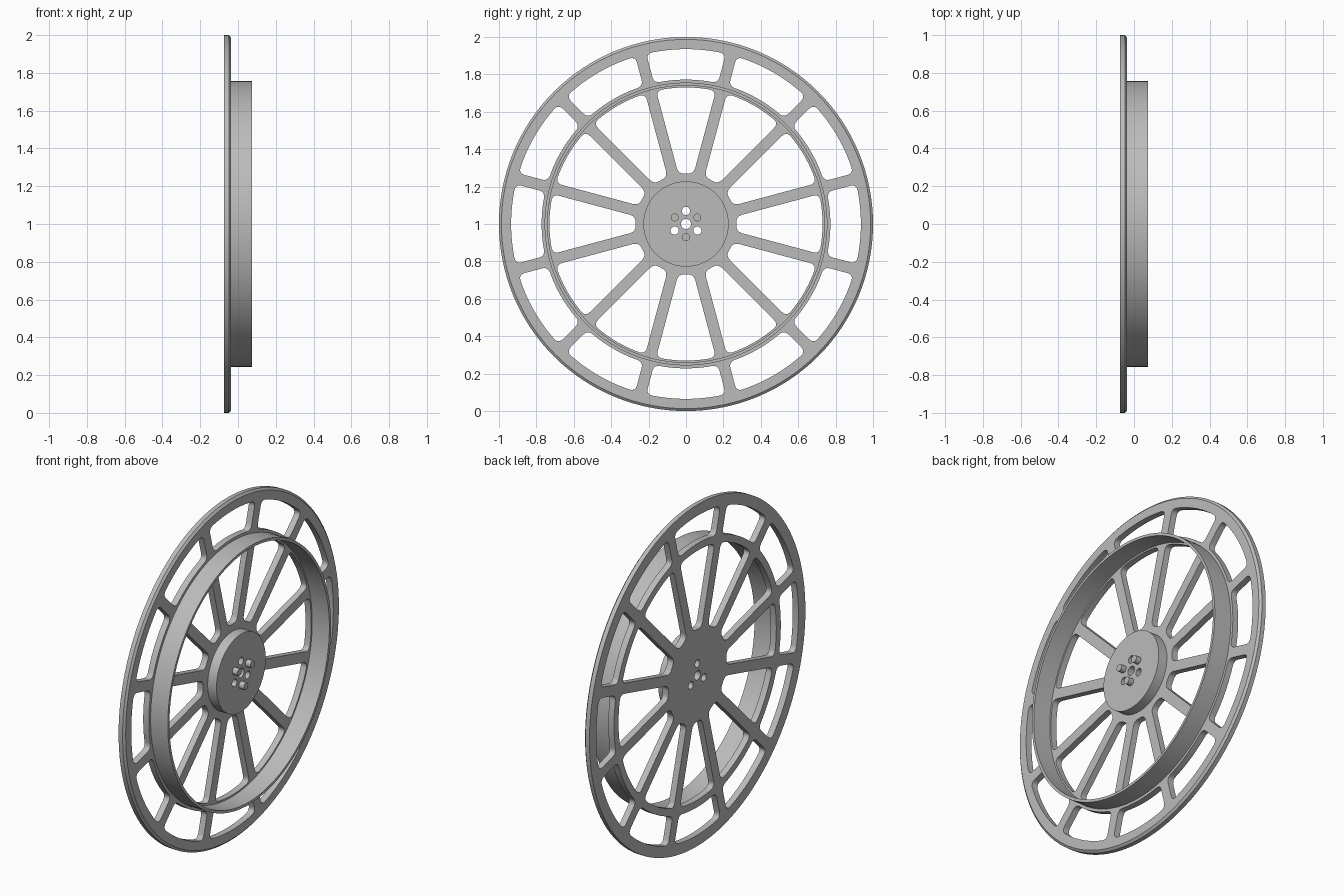
import bpy, bmesh
from math import sin, cos, asin, pi, radians
from mathutils import Matrix, Vector

cube = bpy.data.objects.get("Cube")
if cube:
    bpy.data.objects.remove(cube)

grey = bpy.data.materials.new("light_grey")
grey.use_nodes = True
grey.diffuse_color = (0.5, 0.5, 0.5, 1)
grey.node_tree.nodes["Principled BSDF"].inputs["Base Color"].default_value = (0.5, 0.5, 0.5, 1)

# Local XY becomes the wheel plane (world YZ), local Z becomes the axle (world X)
STAND = Matrix(((0, 0, 1, 0), (1, 0, 0, 0), (0, 1, 0, 1), (0, 0, 0, 1)))
BACK, FACE, BOSS, FRONT = -0.074, -0.037, 0.02, 0.074
SPOKES = 12
HALF_SPOKE = 0.03


def finish(name, mesh):
    mesh.transform(STAND)
    mesh.materials.clear()
    mesh.materials.append(grey)
    obj = bpy.data.objects.new(name, mesh)
    bpy.context.collection.objects.link(obj)
    bpy.ops.object.select_all(action='DESELECT')
    obj.select_set(True)
    bpy.context.view_layer.objects.active = obj
    bpy.ops.object.shade_smooth_by_angle(angle=radians(30))
    return obj


def polar(r, a):
    return Vector((r * cos(a), r * sin(a)))


def circle(r, n=128, centre=Vector((0, 0))):
    return [centre + polar(r, 2 * pi * i / n) for i in range(n)]


def window(r_in, r_out, fillet, turn):
    """Opening between two parallel-sided spokes, with rounded corners."""
    def side(r):
        return pi / SPOKES - asin(HALF_SPOKE / r)

    def corner(r, step):
        a = side(r)
        p0, p1 = polar(r + step, side(r + step)), polar(r, a)
        p2 = polar(r, a - fillet / r)
        return [p0 * (1 - t) ** 2 + p1 * 2 * t * (1 - t) + p2 * t * t
                for t in (i / 6 for i in range(7))]

    def arc(r):
        a = side(r) - fillet / r
        return [polar(r, a * (1 - i / 6)) for i in range(1, 7)]

    half = (corner(r_in, fillet) + arc(r_in))[::-1] + corner(r_out, -fillet) + arc(r_out)
    mirrored = [Vector((p.x, -p.y)) for p in half[-2:0:-1]]
    spin = Matrix.Rotation(turn, 2)
    return [spin @ p for p in half + mirrored]


def sheet(name, outlines, low, high):
    """Solid slab from an outer outline and the holes inside it."""
    curve = bpy.data.curves.new(name, 'CURVE')
    curve.dimensions = '2D'
    curve.fill_mode = 'BOTH'
    curve.extrude = (high - low) / 2
    for pts in outlines:
        spline = curve.splines.new('POLY')
        spline.points.add(len(pts) - 1)
        for point, p in zip(spline.points, pts):
            point.co = (p.x, p.y, 0, 1)
        spline.use_cyclic_u = True
    helper = bpy.data.objects.new(name + "_outline", curve)
    bpy.context.collection.objects.link(helper)
    graph = bpy.context.evaluated_depsgraph_get()
    mesh = bpy.data.meshes.new_from_object(helper.evaluated_get(graph))
    bpy.data.objects.remove(helper)
    mesh.transform(Matrix.Translation((0, 0, (low + high) / 2)))
    bm = bmesh.new()
    bm.from_mesh(mesh)
    bmesh.ops.remove_doubles(bm, verts=bm.verts, dist=1e-5)
    bmesh.ops.recalc_face_normals(bm, faces=bm.faces)
    bm.to_mesh(mesh)
    bm.free()
    return finish(name, mesh)


def lathe(name, profile, steps=128):
    """Revolve a closed (radius, axle) profile."""
    bm = bmesh.new()
    verts = [bm.verts.new((r, 0, h)) for r, h in profile]
    edges = [bm.edges.new((verts[i - 1], verts[i])) for i in range(len(verts))]
    bmesh.ops.spin(bm, geom=verts + edges, cent=(0, 0, 0), axis=(0, 0, 1),
                   angle=2 * pi, steps=steps)
    bmesh.ops.remove_doubles(bm, verts=bm.verts, dist=1e-5)
    bmesh.ops.recalc_face_normals(bm, faces=bm.faces)
    mesh = bpy.data.meshes.new(name)
    bm.to_mesh(mesh)
    bm.free()
    return finish(name, mesh)


# Axle hole and the three sockets around it
holes = [circle(0.027, 32)]
holes += [circle(0.022, 24, polar(0.07, radians(a))) for a in (90, 210, 330)]

# Spoked plate with two rows of windows
openings = []
for i in range(SPOKES):
    turn = 2 * pi * i / SPOKES
    openings.append(window(0.27, 0.73, 0.035, turn))
    openings.append(window(0.772, 0.935, 0.035, turn))
sheet("spoked_plate", [circle(0.95)] + openings + holes, BACK, FACE)

# Outer rim with a chamfered front edge
lathe("outer_rim", [(0.95, BACK), (1.0, BACK), (1.0, -0.048), (0.987, FACE), (0.95, FACE)])

# Raised drum wall
lathe("drum_wall", [(0.74, FACE), (0.756, FACE), (0.756, FRONT), (0.74, FRONT)])

# Hub boss and its locating pegs
sheet("hub_boss", [circle(0.228, 96)] + holes, FACE, BOSS)
for n, a in enumerate((30, 150, 270)):
    sheet(f"hub_peg_{n + 1}", [circle(0.021, 24, polar(0.07, radians(a)))], BOSS - 0.01, BOSS + 0.032)
